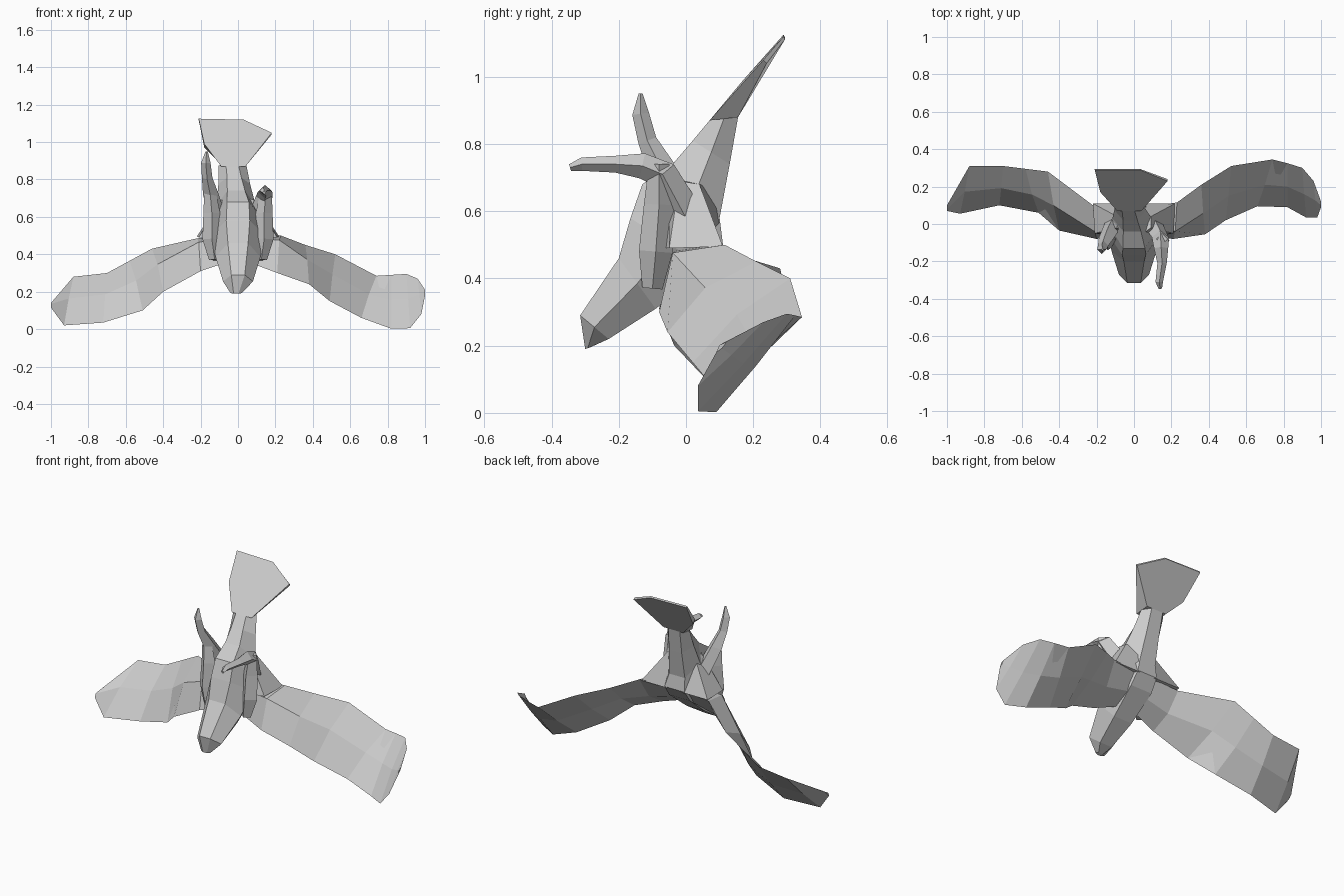
import bpy
from mathutils import Vector

if "Cube" in bpy.data.objects:
    bpy.data.objects.remove(bpy.data.objects["Cube"])


def mesh_object(name, verts, faces):
    mesh = bpy.data.meshes.new(name)
    mesh.from_pydata([tuple(v) for v in verts], [], faces)
    mesh.validate()
    obj = bpy.data.objects.new(name, mesh)
    bpy.context.collection.objects.link(obj)
    bpy.context.view_layer.objects.active = obj
    bpy.ops.object.mode_set(mode='EDIT')
    bpy.ops.mesh.select_all(action='SELECT')
    bpy.ops.mesh.normals_make_consistent(inside=False)
    bpy.ops.object.mode_set(mode='OBJECT')
    return obj


def loft(name, rings):
    """Skin a row of equal-sized rings and cap both ends."""
    n = len(rings[0])
    verts = [v for ring in rings for v in ring]
    faces = []
    for i in range(len(rings) - 1):
        for j in range(n):
            k = (j + 1) % n
            faces.append((i*n + j, i*n + k, (i+1)*n + k, (i+1)*n + j))
    faces.append(tuple(range(n)))
    faces.append(tuple(range(len(verts) - n, len(verts))))
    return mesh_object(name, verts, faces)


def body_ring(x, fy, fz, by, bz, w):
    """Six-sided section from the belly edge to the back edge."""
    my, mz = (fy + by) / 2, (fz + bz) / 2
    return [(x - .45*w, fy, fz), (x + .45*w, fy, fz), (x + w, my, mz),
            (x + .5*w, by, bz), (x - .5*w, by, bz), (x - w, my, mz)]


def wing_ring(rear, front, t):
    """Thin diamond section between the rear and front edges."""
    r, f = Vector(rear), Vector(front)
    mid = (r + f) / 2
    up = Vector((0, -.67, .9)) * t
    return [r, mid + up, f, mid - up * .35]


def limb(name, points):
    """Four-sided tapering limb through (x, y, z, half width)."""
    centres = [Vector(p[:3]) for p in points]
    rings = []
    for i, c in enumerate(centres):
        d = centres[min(i + 1, len(centres) - 1)] - centres[max(i - 1, 0)]
        side = Vector((1, 0, 0))
        other = d.cross(side).normalized()
        w = points[i][3]
        rings.append([c + side*w, c + other*w, c - side*w, c - other*w])
    return loft(name, rings)


# Body, head down and rump up: x, belly y z, back y z, half width
loft("body", [body_ring(*s) for s in [
    (-.01, -.30, .19, -.285, .195, .03),
    (0, -.315, .29, -.23, .22, .08),
    (0, -.20, .46, -.09, .31, .12),
    (0, -.165, .58, .06, .43, .14),
    (0, -.13, .68, .11, .50, .13),
    (-.01, -.04, .74, .10, .58, .105),
    (-.02, .02, .81, .13, .74, .085),
    (-.03, .07, .87, .155, .88, .075)]])

# Tail fan
top = [(-.09, .07, .87), (.04, .07, .87), (.18, .23, 1.05),
       (.03, .29, 1.12), (-.21, .29, 1.125), (-.18, .17, .99)]
drop = [(.085, .01), (.085, .01), (.01, -.01), (.005, -.008), (.005, -.008), (.02, -.02)]
under = [(x, y + a, z + b) for (x, y, z), (a, b) in zip(top, drop)]
loft("tail_fan", [top, under])

# Wings: rear edge, front edge, thickness
loft("right_wing", [wing_ring(*s) for s in [
    ((.05, .09, .50), (.05, -.06, .36), .06),
    ((.23, .115, .50), (.21, -.08, .30), .085),
    ((.36, .21, .45), (.38, -.055, .24), .03),
    ((.52, .31, .40), (.49, .02, .15), .02),
    ((.74, .345, .285), (.66, .095, .06), .015),
    ((.82, .325, .29), (.82, .09, .002), .012),
    ((.90, .30, .295), (.92, .035, .005), .012),
    ((.96, .23, .27), (.98, .035, .08), .01),
    ((1.0, .12, .21), (1.0, .09, .18), .008)]])

loft("left_wing", [wing_ring(*s) for s in [
    ((-.05, .09, .50), (-.05, -.06, .36), .06),
    ((-.22, .10, .485), (-.20, -.08, .31), .075),
    ((-.46, .28, .43), (-.40, -.035, .20), .035),
    ((-.58, .295, .365), (-.51, .06, .10), .03),
    ((-.70, .31, .30), (-.72, .10, .035), .02),
    ((-.88, .31, .28), (-.93, .055, .02), .015),
    ((-1.0, .10, .14), (-1.0, .07, .115), .008)]])

# Legs, one reaching forward and one raised
limb("right_leg", [(.10, .0, .58, .055), (.14, -.07, .71, .045),
                   (.145, -.13, .735, .038), (.15, -.21, .74, .025),
                   (.135, -.31, .74, .02), (.14, -.345, .73, .01)])
limb("left_leg", [(-.10, .02, .56, .05), (-.145, -.07, .72, .042),
                  (-.165, -.115, .81, .028), (-.172, -.135, .89, .025),
                  (-.168, -.135, .95, .006)])

for side, name in ((1, "right"), (-1, "left")):
    # Thigh beside the breast
    limb(name + "_thigh", [(side*.125, -.10, .37, .03), (side*.14, -.09, .48, .05),
                           (side*.14, -.08, .62, .045), (side*.15, -.08, .74, .03)])
    # Flank flaring from the rump out to the wing root
    loft(name + "_flank", [
        [(side*x, y, z) for x, y, z in ring] for ring in (
            [(.05, -.05, .70), (.09, -.02, .69), (.09, .04, .68), (.05, .08, .67)],
            [(.05, -.08, .49), (.21, -.05, .49), (.22, .11, .495), (.05, .11, .495)])])
